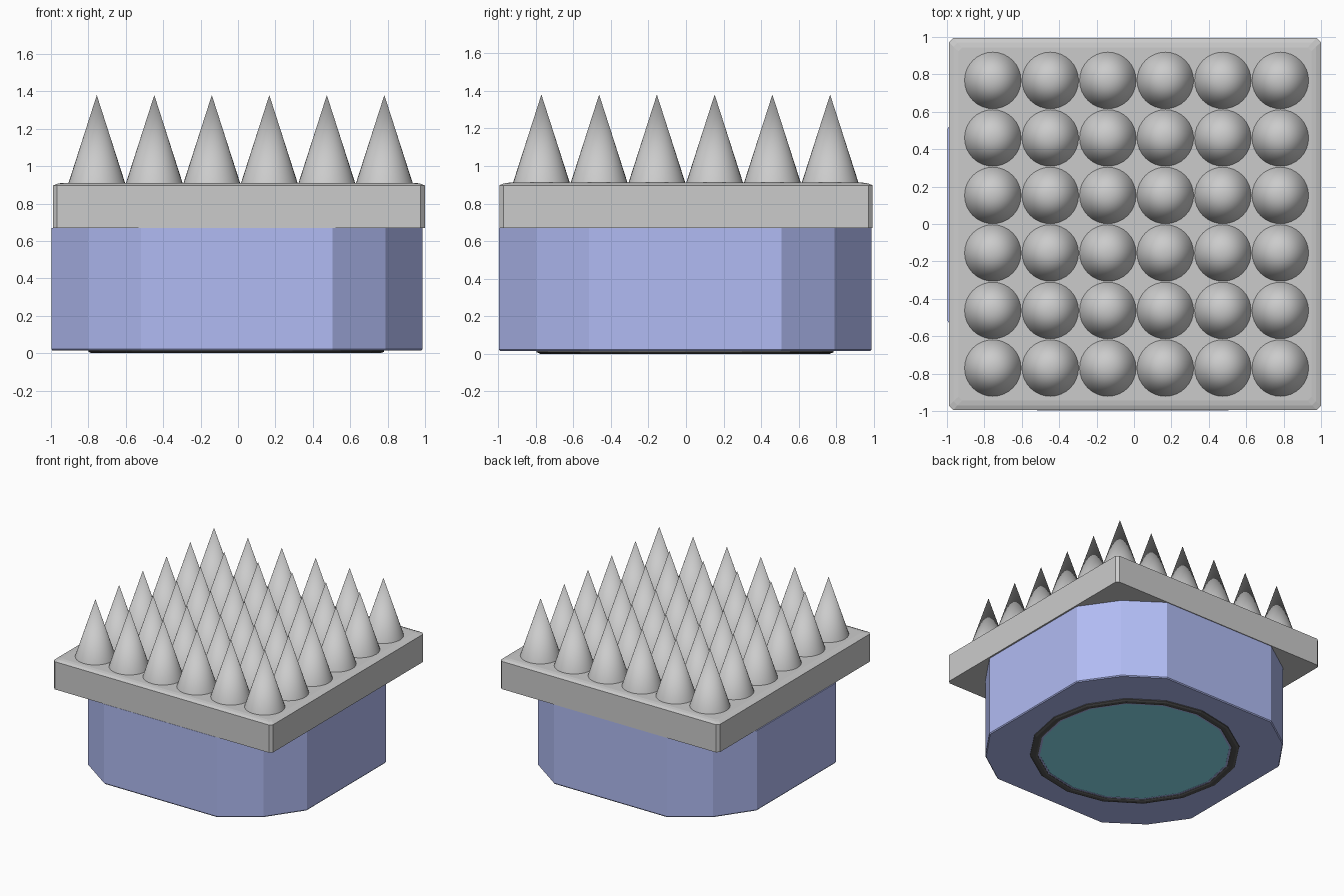
import bpy, bmesh, math

if "Cube" in bpy.data.objects:
    bpy.data.objects.remove(bpy.data.objects["Cube"])


def material(name, rgb):
    m = bpy.data.materials.new(name)
    m.diffuse_color = (*rgb, 1)
    m.use_nodes = True
    m.node_tree.nodes["Principled BSDF"].inputs["Base Color"].default_value = m.diffuse_color
    return m


def finish(bm, name, mat=None, loc=(0, 0, 0)):
    bmesh.ops.recalc_face_normals(bm, faces=bm.faces)
    me = bpy.data.meshes.new(name)
    bm.to_mesh(me)
    bm.free()
    ob = bpy.data.objects.new(name, me)
    ob.location = loc
    bpy.context.collection.objects.link(ob)
    if mat:
        me.materials.append(mat)
    return ob


def stack(loops, capped=True):
    """Skin successive closed outlines; cap the ends or join them in a loop."""
    bm = bmesh.new()
    rings = [[bm.verts.new(p) for p in lp] for lp in loops]
    pairs = list(zip(rings, rings[1:]))
    if not capped:
        pairs.append((rings[-1], rings[0]))
    for a, b in pairs:
        n = len(a)
        for i in range(n):
            j = (i + 1) % n
            bm.faces.new((a[i], a[j], b[j], b[i]))
    if capped:
        bm.faces.new(rings[0])
        bm.faces.new(rings[-1])
    return bm


def four_fold(corner, z, inset=0.0):
    """Repeat one corner's points around all four corners."""
    s = 1 - inset
    pts = []
    for x, y in corner:
        pts.append((x * s, y * s))
    out = []
    for k in range(4):
        c, sn = round(math.cos(k * math.pi / 2)), round(math.sin(k * math.pi / 2))
        out += [(x * c - y * sn, x * sn + y * c, z) for x, y in pts]
    return out


def circle(r, z, n=16):
    return [(r * math.cos(2 * math.pi * i / n), r * math.sin(2 * math.pi * i / n), z)
            for i in range(n)]


blue = material("blue", (0.44, 0.50, 0.90))
black = material("black", (0.10, 0.10, 0.10))
teal = material("teal", (0.27, 0.80, 0.92))

# Twelve-sided body
corner = [(0.992, 0.512), (0.795, 0.795), (0.512, 0.992)]
finish(stack([four_fold(corner, 0.014, 0.006), four_fold(corner, 0.022),
              four_fold(corner, 0.67)]), "body", blue, (-0.006, -0.004, 0))

# Plate with clipped corners and a shallow top bevel
clip = [(0.994, 0.972), (0.972, 0.994)]
finish(stack([four_fold(clip, 0.67), four_fold(clip, 0.897),
              four_fold(clip, 0.907, 0.025), four_fold(clip, 0.911, 0.05)]),
       "spike_plate", None, (0.005, 0, 0))

# Grid of cone spikes
bm = bmesh.new()
bmesh.ops.create_cone(bm, cap_ends=True, segments=32, radius1=0.153, radius2=0, depth=0.475)
spike = finish(bm, "spike")
for p in spike.data.polygons:
    p.use_smooth = len(p.vertices) == 3
for i in range(6):
    for j in range(6):
        ob = spike if i == j == 0 else spike.copy()
        if ob is not spike:
            bpy.context.collection.objects.link(ob)
        ob.name = f"spike_{i + 1}_{j + 1}"
        ob.location = (-0.755 + 0.3075 * i, -0.77 + 0.3075 * j, 1.1425)

# Base ring, thin rim and bottom disc
base = (-0.01, -0.005, 0)
finish(stack([circle(0.79, 0.02), circle(0.79, 0.008), circle(0.772, 0.0),
              circle(0.745, 0.0), circle(0.73, 0.006), circle(0.73, 0.02)], False),
       "base_ring", black, base)
finish(stack([circle(0.732, 0.02), circle(0.732, 0.008), circle(0.715, 0.008),
              circle(0.715, 0.02)], False), "base_rim", blue, base)
finish(stack([circle(0.717, 0.02), circle(0.717, 0.01)]), "bottom_disc", teal, base)
